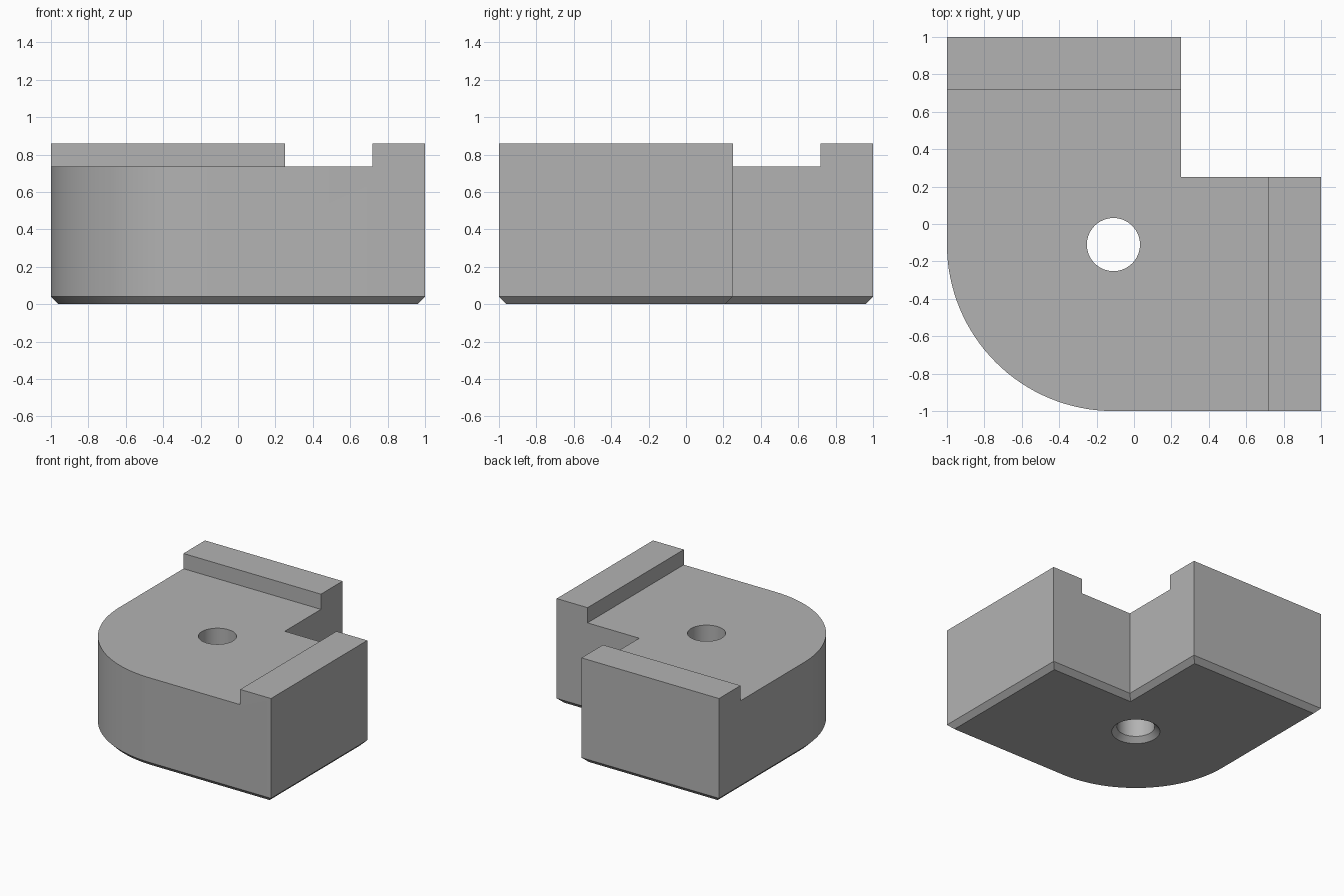
import bpy, bmesh, math

cube = bpy.data.objects.get("Cube")
if cube:
    bpy.data.objects.remove(cube, do_unlink=True)

TOP, FLOOR, CHAMFER = 0.86, 0.735, 0.04
CENTRE, RADIUS, HOLE = -0.11, 0.89, 0.142
NOTCH, RIB = 0.25, 0.72

grey = bpy.data.materials.new("plain grey")
grey.use_nodes = True
grey.diffuse_color = (0.45, 0.45, 0.45, 1)
grey.node_tree.nodes["Principled BSDF"].inputs["Base Color"].default_value = grey.diffuse_color


def circle(radius, start=0.0, sweep=math.tau, steps=64):
    return [(CENTRE + radius * math.cos(start + sweep * i / steps),
             CENTRE + radius * math.sin(start + sweep * i / steps)) for i in range(steps)]


def outline(inset):
    """L-shaped footprint with one large rounded corner."""
    a, b = 1 - inset, NOTCH - inset
    arc = circle(RADIUS - inset, math.pi, math.pi / 2, 32)
    return arc + [(CENTRE, -a), (a, -a), (a, b), (b, b), (b, a), (-a, a)]


def loft(name, sections):
    """Closed solid through matching (points, height) sections."""
    bm = bmesh.new()
    rings = [[bm.verts.new((x, y, z)) for x, y in pts] for pts, z in sections]
    bm.faces.new(rings[0][::-1])
    bm.faces.new(rings[-1])
    n = len(rings[0])
    for low, high in zip(rings, rings[1:]):
        for i in range(n):
            j = (i + 1) % n
            bm.faces.new((low[i], low[j], high[j], high[i]))
    bmesh.ops.recalc_face_normals(bm, faces=bm.faces)
    mesh = bpy.data.meshes.new(name)
    bm.to_mesh(mesh)
    bm.free()
    mesh.materials.append(grey)
    obj = bpy.data.objects.new(name, mesh)
    bpy.context.collection.objects.link(obj)
    return obj


def cut(target, cutter):
    cutter.hide_render = True
    mod = target.modifiers.new("cut", 'BOOLEAN')
    mod.operation, mod.solver, mod.object = 'DIFFERENCE', 'EXACT', cutter
    bpy.context.view_layer.objects.active = target
    bpy.ops.object.modifier_apply(modifier=mod.name)
    bpy.data.objects.remove(cutter, do_unlink=True)


# Full-height block with a chamfered underside
body = loft("corner_block", [(outline(CHAMFER), 0), (outline(0), CHAMFER), (outline(0), TOP)])

# Lower the floor, leaving a raised rib at each end
square = [(-2, -2), (RIB, -2), (RIB, RIB), (-2, RIB)]
cut(body, loft("floor_cutter", [(square, FLOOR), (square, 2)]))

# Through hole, countersunk from below
wide, narrow = circle(HOLE + 2 * CHAMFER), circle(HOLE)
cut(body, loft("hole_cutter", [(wide, -CHAMFER), (narrow, CHAMFER), (narrow, 1)]))

bpy.ops.object.select_all(action='DESELECT')
body.select_set(True)
bpy.context.view_layer.objects.active = body
bpy.ops.object.shade_smooth_by_angle(angle=math.radians(30))
